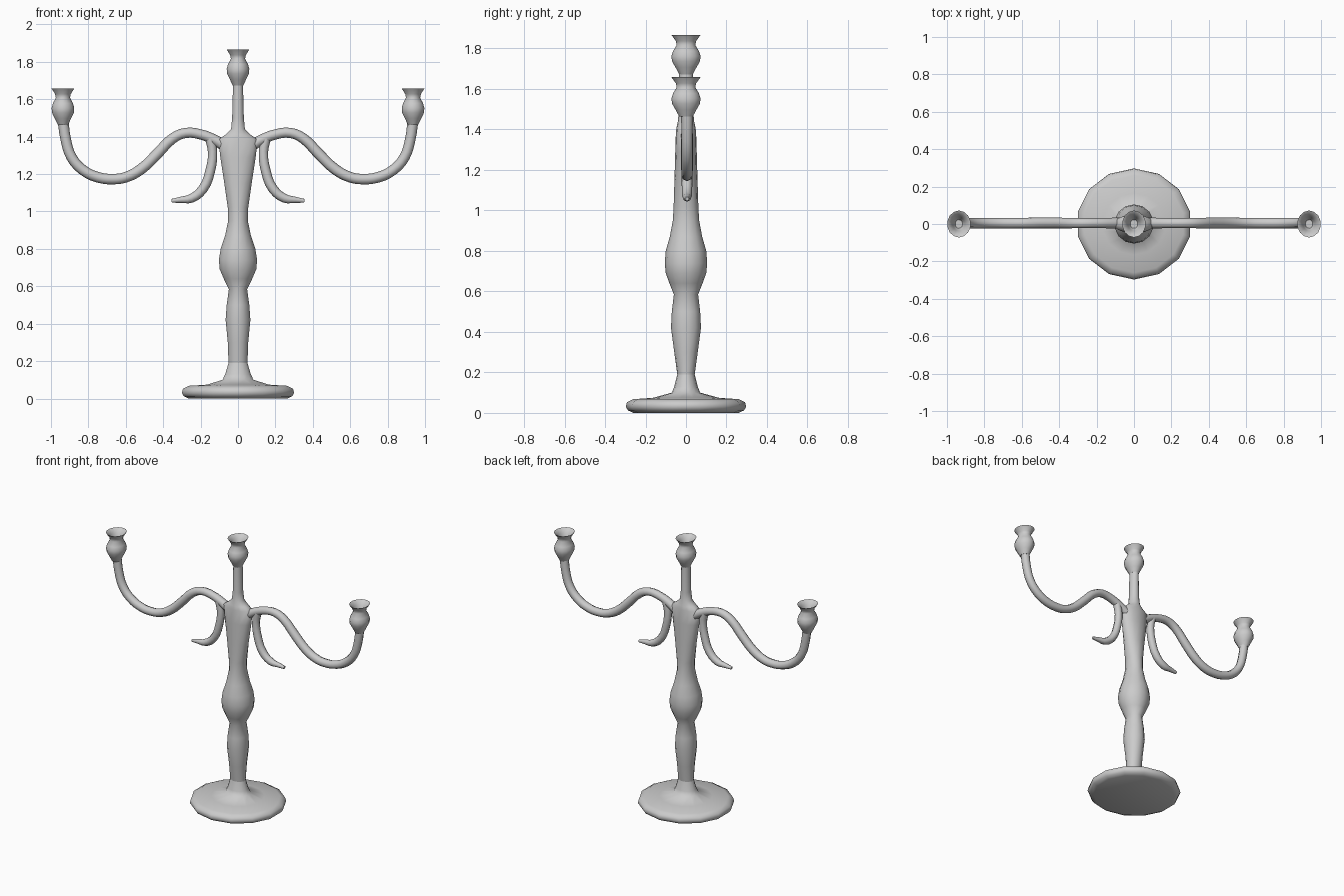
import bpy, bmesh
from math import sin, cos, pi, radians

cube = bpy.data.objects.get("Cube")
if cube:
    bpy.data.objects.remove(cube, do_unlink=True)

metal = bpy.data.materials.new("grey_metal")
metal.use_nodes = True
colour = (0.6, 0.6, 0.6, 1)
metal.diffuse_color = colour
metal.node_tree.nodes["Principled BSDF"].inputs["Base Color"].default_value = colour


def smooth(obj, angle):
    bpy.ops.object.select_all(action="DESELECT")
    obj.select_set(True)
    bpy.context.view_layer.objects.active = obj
    bpy.ops.object.shade_smooth_by_angle(angle=radians(angle))


def lathe(name, profile, centre=(0, 0, 0), sides=14, angle=60):
    """Loft oval rings given as (z, x radius, y radius), closing both ends."""
    bm = bmesh.new()
    rings = []
    for z, rx, ry in profile:
        turns = [pi / 2 + 2 * pi * i / sides for i in range(sides)]
        rings.append([bm.verts.new((rx * cos(a), ry * sin(a), z)) for a in turns])
    for low, high in zip(rings, rings[1:]):
        for i in range(sides):
            j = (i + 1) % sides
            bm.faces.new((low[i], low[j], high[j], high[i]))
    bm.faces.new(rings[0][::-1])
    bm.faces.new(rings[-1])
    mesh = bpy.data.meshes.new(name)
    bm.to_mesh(mesh)
    bm.free()
    mesh.materials.append(metal)
    obj = bpy.data.objects.new(name, mesh)
    obj.location = centre
    bpy.context.collection.objects.link(obj)
    smooth(obj, angle)
    return obj


def tube(name, path, side):
    """Sweep a round section along (x, z, radius) points, mirrored by side."""
    curve = bpy.data.curves.new(name, "CURVE")
    curve.dimensions = "3D"
    curve.bevel_depth = 1
    curve.bevel_resolution = 2
    curve.resolution_u = 3
    curve.use_fill_caps = True
    spline = curve.splines.new("BEZIER")
    spline.bezier_points.add(len(path) - 1)
    for point, (x, z, r) in zip(spline.bezier_points, path):
        point.co = (side * x, 0.005, z)
        point.radius = r
        point.handle_left_type = point.handle_right_type = "AUTO"
    curve.materials.append(metal)
    obj = bpy.data.objects.new(name, curve)
    bpy.context.collection.objects.link(obj)
    bpy.ops.object.select_all(action="DESELECT")
    obj.select_set(True)
    bpy.context.view_layer.objects.active = obj
    bpy.ops.object.convert(target="MESH")
    smooth(bpy.context.object, 60)


# Round foot
lathe("base", [
    (0, 0.27, 0.26), (0.012, 0.297, 0.286), (0.03, 0.308, 0.297),
    (0.052, 0.302, 0.292), (0.068, 0.27, 0.26), (0.074, 0.17, 0.165),
    (0.1, 0.085, 0.07), (0.13, 0.07, 0.058), (0.19, 0.052, 0.043)])

# Turned stem, flattening into the wide shoulder, then the thin neck
lathe("stem", [
    (0.19, 0.052, 0.043), (0.3, 0.056, 0.058), (0.42, 0.068, 0.074),
    (0.5, 0.062, 0.07), (0.585, 0.05, 0.06), (0.64, 0.078, 0.082),
    (0.69, 0.1, 0.1), (0.74, 0.105, 0.105), (0.8, 0.095, 0.1),
    (0.87, 0.071, 0.08), (0.95, 0.054, 0.065), (1.02, 0.056, 0.061),
    (1.15, 0.075, 0.057), (1.29, 0.097, 0.053), (1.385, 0.108, 0.05),
    (1.41, 0.07, 0.047), (1.44, 0.038, 0.04), (1.5, 0.032, 0.035),
    (1.69, 0.027, 0.034)])

# Candle cup: knob, flared rim and funnel inside
cup = [
    (0, 0.028, 0.033), (0.035, 0.045, 0.052), (0.065, 0.06, 0.069),
    (0.09, 0.062, 0.072), (0.115, 0.055, 0.064), (0.145, 0.039, 0.046),
    (0.165, 0.043, 0.05), (0.195, 0.063, 0.072), (0.193, 0.058, 0.067),
    (0.168, 0.039, 0.045), (0.15, 0.033, 0.038), (0.12, 0.02, 0.023)]
lathe("centre_cup", cup, (0, 0, 1.672), angle=50)

for label, side in (("left", 1), ("right", -1)):
    # S-shaped branch and its cup
    tube(label + "_arm", [
        (0.07, 1.35, 0.03), (0.13, 1.385, 0.028), (0.2, 1.412, 0.027),
        (0.28, 1.42, 0.027), (0.35, 1.39, 0.028), (0.43, 1.31, 0.029),
        (0.52, 1.225, 0.029), (0.6, 1.183, 0.028), (0.67, 1.173, 0.028),
        (0.75, 1.183, 0.028), (0.83, 1.222, 0.028), (0.89, 1.29, 0.028),
        (0.92, 1.38, 0.028), (0.936, 1.49, 0.029)], side)
    lathe(label + "_cup", cup, (side * 0.936, 0, 1.463), angle=50)
    # Drooping curl below the branch
    tube(label + "_curl", [
        (0.15, 1.39, 0.026), (0.136, 1.32, 0.025), (0.149, 1.215, 0.026),
        (0.188, 1.12, 0.026), (0.25, 1.07, 0.024), (0.31, 1.062, 0.016),
        (0.355, 1.057, 0.01)], side)
